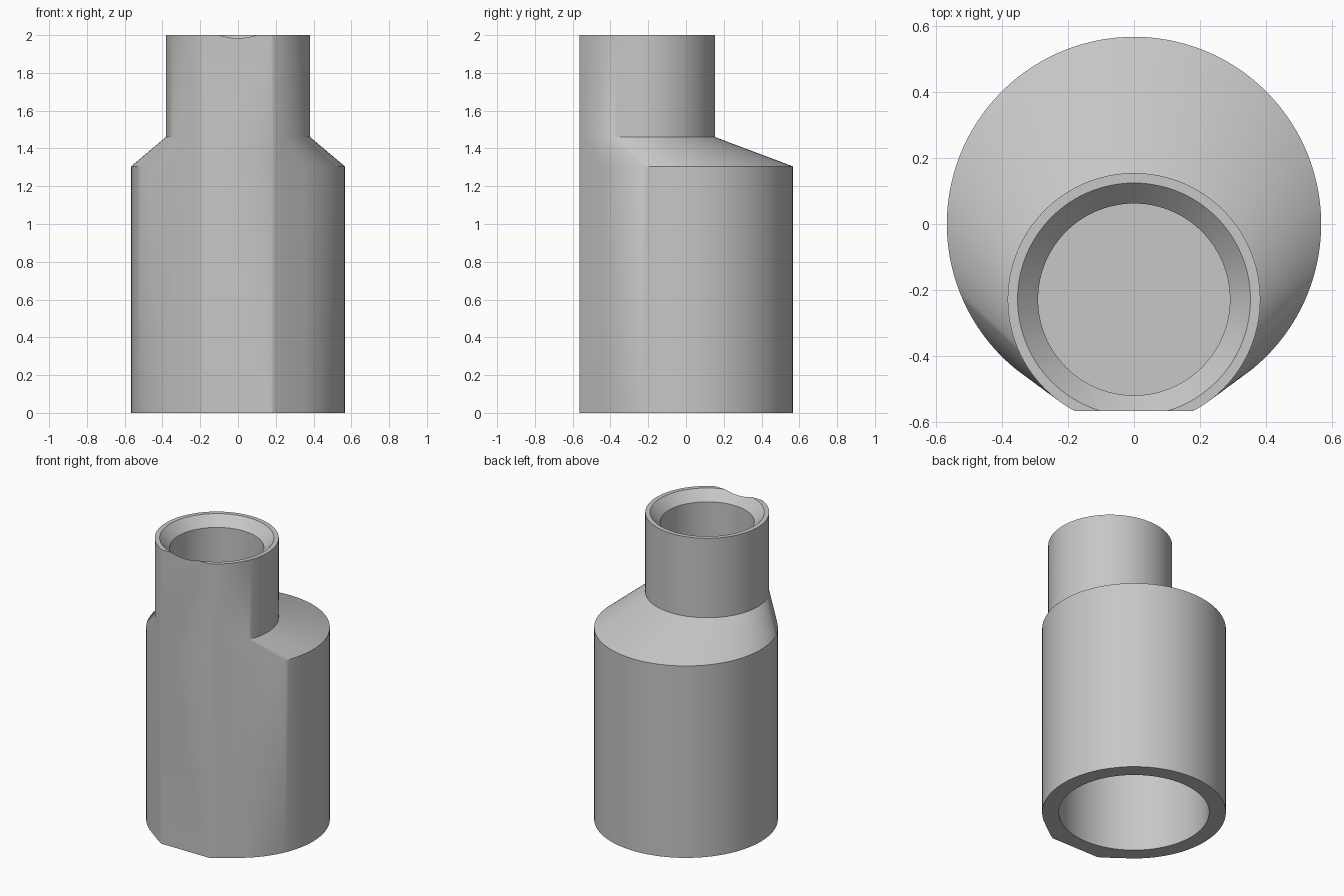
import bpy
import bmesh
import math

cube = bpy.data.objects.get("Cube")
if cube:
    bpy.data.objects.remove(cube, do_unlink=True)

SEGMENTS = 120
BODY_R, NECK_R, NECK_Y = 0.566, 0.382, -0.228
BODY_BORE, NECK_BORE, MOUTH_R = 0.463, 0.29, 0.352
SHOULDER_Z, NECK_Z, TOP_Z = 1.305, 1.46, 2.0
TANGENT = (BODY_R - NECK_R) / NECK_Y  # sine where both circles share a tangent

plastic = bpy.data.materials.new("grey plastic")
plastic.use_nodes = True
grey = (0.57, 0.57, 0.57, 1)
plastic.diffuse_color = grey
plastic.node_tree.nodes["Principled BSDF"].inputs["Base Color"].default_value = grey

bm = bmesh.new()


def ring(z, radius, y=0.0, hull=False):
    """Circle of vertices; a hull ring also wraps the offset neck circle."""
    verts = []
    for i in range(SEGMENTS):
        a = 2 * math.pi * i / SEGMENTS
        r, oy = radius, y
        if hull and math.sin(a) < TANGENT:
            r, oy = NECK_R, NECK_Y
        verts.append(bm.verts.new((r * math.cos(a), oy + r * math.sin(a), z)))
    return verts


# Continuous skin: lower bore, outer body, shoulder, neck, bevelled upper bore
rings = [
    ring(SHOULDER_Z, BODY_BORE),
    ring(0, BODY_BORE),
    ring(0, BODY_R, hull=True),
    ring(SHOULDER_Z, BODY_R, hull=True),
    ring(NECK_Z, NECK_R, NECK_Y),
    ring(TOP_Z, NECK_R, NECK_Y),
    ring(TOP_Z, MOUTH_R, NECK_Y),
    ring(TOP_Z - 0.065, NECK_BORE, NECK_Y),
    ring(NECK_Z, NECK_BORE, NECK_Y),
]
for lower, upper in zip(rings, rings[1:]):
    for i in range(SEGMENTS):
        j = (i + 1) % SEGMENTS
        bm.faces.new((lower[i], lower[j], upper[j], upper[i]))

# Partition closing both bores
bm.faces.new(rings[0])
bm.faces.new(rings[-1])

# Flat front, sliced through body, neck and mouth bevel
cut = bmesh.ops.bisect_plane(
    bm, geom=bm.verts[:] + bm.edges[:] + bm.faces[:], dist=1e-5,
    plane_co=(0, -BODY_R + 0.001, 0), plane_no=(0, -1, 0), clear_outer=True)
border = [e for e in bm.edges if e.is_boundary]
bmesh.ops.holes_fill(bm, edges=border, sides=0)
bmesh.ops.recalc_face_normals(bm, faces=bm.faces[:])

mesh = bpy.data.meshes.new("offset_reducer")
bm.to_mesh(mesh)
bm.free()
mesh.materials.append(plastic)
reducer = bpy.data.objects.new("offset_reducer", mesh)
bpy.context.collection.objects.link(reducer)

# Soft round walls with crisp rims
bpy.ops.object.select_all(action="DESELECT")
reducer.select_set(True)
bpy.context.view_layer.objects.active = reducer
bpy.ops.object.shade_smooth_by_angle(angle=math.radians(30))
